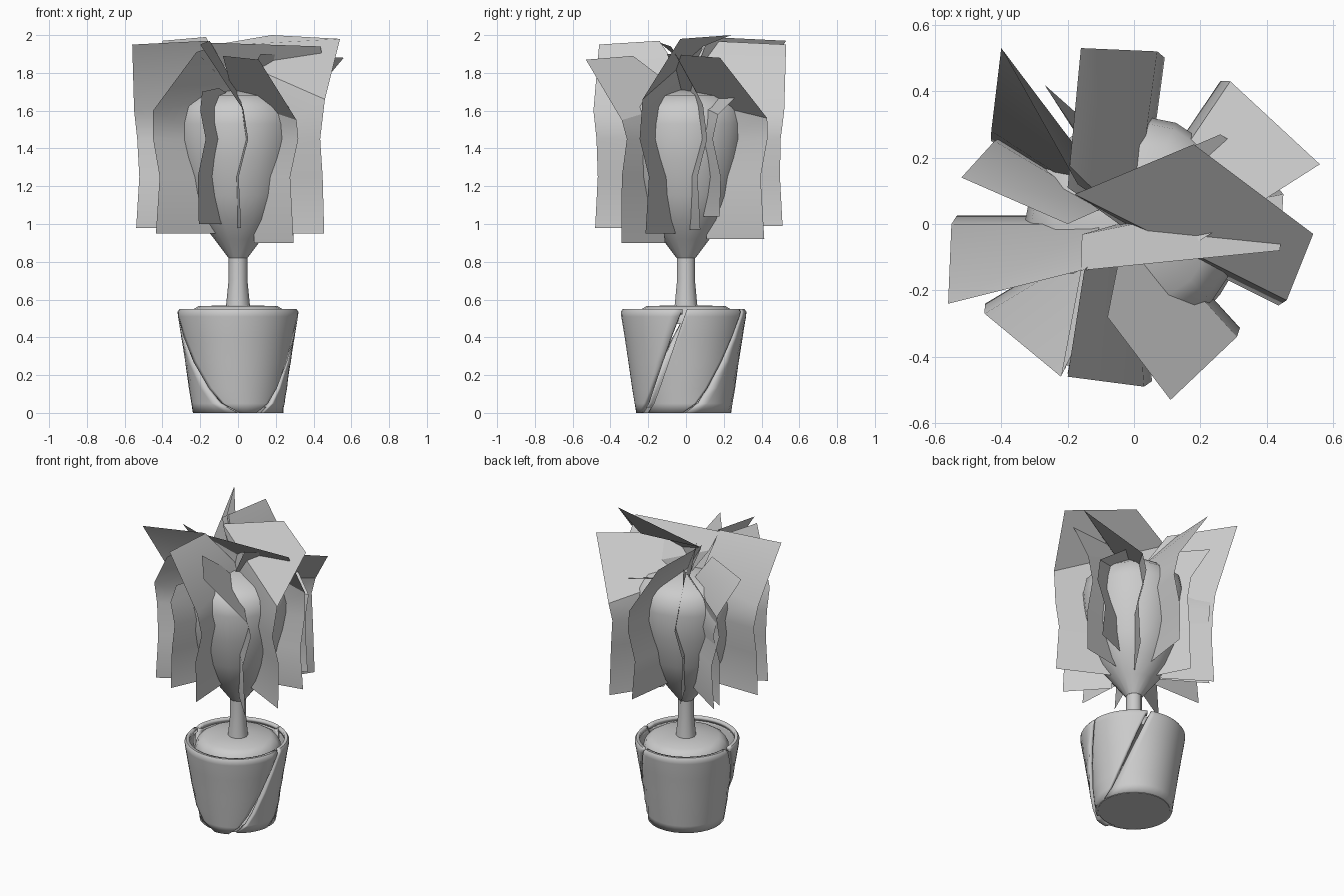
import bpy, bmesh, math
from mathutils import Vector

cube = bpy.data.objects.get("Cube")
if cube:
    bpy.data.objects.remove(cube, do_unlink=True)

grey = bpy.data.materials.new("plain grey")
grey.use_nodes = True
GREY = (0.6, 0.6, 0.6, 1)
grey.diffuse_color = GREY
grey.node_tree.nodes["Principled BSDF"].inputs["Base Color"].default_value = GREY


def finish(bm, name, angle=40, fix_normals=True):
    if fix_normals:
        bmesh.ops.recalc_face_normals(bm, faces=bm.faces[:])
    mesh = bpy.data.meshes.new(name)
    bm.to_mesh(mesh)
    bm.free()
    obj = bpy.data.objects.new(name, mesh)
    bpy.context.collection.objects.link(obj)
    mesh.materials.append(grey)
    bpy.ops.object.select_all(action='DESELECT')
    obj.select_set(True)
    bpy.context.view_layer.objects.active = obj
    bpy.ops.object.shade_smooth_by_angle(angle=math.radians(angle))
    return obj


def grid(bm, rows, closed=False):
    """Skin a list of equal rows of points with quads."""
    verts = [[bm.verts.new(p) for p in row] for row in rows]
    count = len(rows[0])
    for low, high in zip(verts, verts[1:]):
        for i in range(count if closed else count - 1):
            j = (i + 1) % count
            bm.faces.new((low[i], low[j], high[j], high[i]))
    return verts


def polar(radius, degrees, z):
    a = math.radians(degrees)
    return Vector((radius * math.cos(a), radius * math.sin(a), z))


def lathe(name, profile, sides):
    bm = bmesh.new()
    rows = [[polar(r, 360 * i / sides, z) for i in range(sides)] for r, z in profile]
    verts = grid(bm, rows, closed=True)
    bm.faces.new(verts[0])
    bm.faces.new(verts[-1])
    return finish(bm, name)


# Trunk, inner bulb of foliage, soil and the floor of the pot
lathe("trunk", [(0.065, 0.55), (0.05, 0.70), (0.05, 0.85)], 10)
lathe("foliage_core", [(0.05, 0.82), (0.125, 0.92), (0.205, 1.02), (0.265, 1.15), (0.31, 1.35),
                       (0.33, 1.53), (0.31, 1.62), (0.24, 1.68), (0.05, 1.71)], 16)
lathe("soil", [(0.27, 0.47), (0.27, 0.50), (0.25, 0.54), (0.21, 0.565), (0.05, 0.57)], 16)
lathe("pot_floor", [(0.225, 0.0), (0.23, 0.03)], 24)


# Broken pot: curved shards between slanting cracks
def shard(name, top_start, top_end, low_start, low_end):
    bm = bmesh.new()
    outline = [(0.24, 0.0), (0.247, 0.05), (0.26, 0.13), (0.28, 0.27), (0.30, 0.4),
               (0.318, 0.51), (0.32, 0.535), (0.31, 0.55), (0.29, 0.55)]
    steps = 20
    rows = []
    for r, z in outline:
        t = (z / 0.55) ** 0.6
        start = low_start + (top_start - low_start) * t
        end = low_end + (top_end - low_end) * t
        rows.append([polar(r, start + (end - start) * i / steps, z) for i in range(steps + 1)])
    grid(bm, rows)
    obj = finish(bm, name)
    wall = obj.modifiers.new("wall", 'SOLIDIFY')
    wall.thickness = 0.03
    wall.offset = -1
    return obj


shard("pot_shard_side", 1, 66, -57, -4)
shard("pot_shard_back", 70, 178, 0, 268)
front_shard = shard("pot_shard_front", 181, 361, 272, 294)
front_shard.location.y = -0.025

# Leaf vanes: upright radial sheets whose tops fold over to one side.
# Each entry: fold corner, top corner, inner top x and y,
# bottom height, and how far the fold runs past the trunk
VANES = {
    "back": ((0.07, 0.52, 1.6), (-0.16, 0.53, 1.95), (-0.2, 0.11), 0.99, 0.03),
    "back_east": ((0.29, 0.43, 1.56), (0.56, 0.18, 1.88), (0.12, -0.1), 0.92, 0.03),
    "east": ((0.46, -0.23, 1.66), (0.54, -0.03, 1.98), (0.18, 0.24), 0.95, 0.2),
    "east_mid": ((0.45, 0.09, 1.63), (0.44, -0.08, 1.94), (-0.16, -0.14), 0.97, 0.16),
    "front_east": ((0.31, -0.34, 1.55), (0.11, -0.53, 1.87), (-0.08, -0.28), 0.9, 0.03),
    "front": ((0.03, -0.49, 1.6), (-0.2, -0.46, 1.95), (-0.15, -0.14), 0.98, 0.03),
    "front_west": ((-0.2, -0.45, 1.6), (-0.19, -0.4, 1.7), (-0.1, -0.2), 1.0, -0.1),
    "west_low": ((-0.45, -0.27, 1.6), (-0.22, -0.46, 1.91), (-0.16, -0.14), 0.95, 0),
    "west": ((-0.55, 0, 1.6), (-0.56, -0.24, 1.95), (-0.16, -0.14), 0.98, -0.1),
    "west_back": ((-0.43, 0.28, 1.6), (-0.4, 0.53, 1.97), (-0.17, 0.12), 0.96, 0),
    "west_mid": ((-0.42, 0.25, 1.6), (-0.52, 0.14, 1.83), (-0.2, 0), 0.97, -0.1),
    "back_west": ((-0.18, 0.34, 1.6), (-0.27, 0.42, 1.8), (-0.12, 0.2), 0.95, 0),
    "east_low": ((0.42, 0.17, 1.58), (0.26, 0.27, 1.68), (0.05, 0.18), 1.04, 0),
}
INNER = 0.14
for place, (fold, top, inner, bottom, past) in VANES.items():
    fold, top = Vector(fold), Vector(top)
    out = Vector((fold.x, fold.y, 0))
    reach = out.length
    out.normalize()
    side = Vector((-out.y, out.x, 0))
    lean = 0.025 if (top - fold).dot(side) > 0 else -0.025
    rows = []
    for z, scale, shift in ((bottom, 0.98, lean / 2), (1.25, 0.95, lean), (1.45, 0.97, -lean)):
        base = side * shift + Vector((0, 0, z))
        rows.append([base + out * INNER, base + out * reach * scale])
    rows.append([Vector((0, 0, fold.z + 0.08 + max(past, 0))) - out * past, fold])
    rows.append([Vector((*inner, top.z + 0.02)), top])
    bm = bmesh.new()
    grid(bm, rows)
    finish(bm, "leaf_vane_" + place, angle=30, fix_normals=False)
